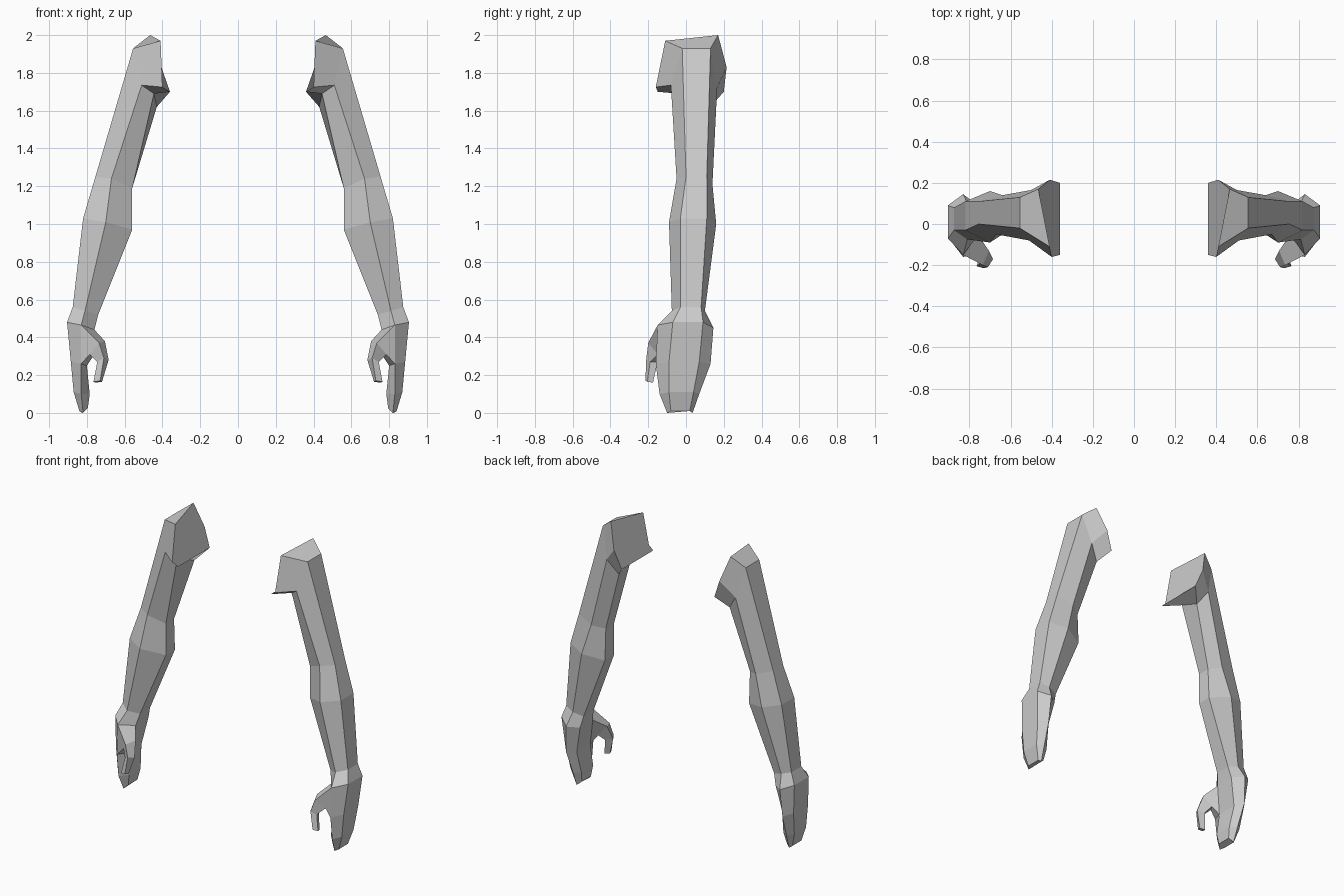
import bpy
import bmesh

if "Cube" in bpy.data.objects:
    bpy.data.objects.remove(bpy.data.objects["Cube"])

skin = bpy.data.materials.new("plain grey")
skin.diffuse_color = (0.6, 0.6, 0.6, 1)
skin.use_nodes = True
skin.node_tree.nodes["Principled BSDF"].inputs["Base Color"].default_value = skin.diffuse_color


def ring(outer, back, inner, front):
    """Six-sided section: outer and inner are flat edges (x, z, y_front, y_back)."""
    ox, oz, o0, o1 = outer
    ix, iz, i0, i1 = inner
    return [(ox, o0, oz), (ox, o1, oz), back, (ix, i1, iz), (ix, i0, iz), front]


# Shoulder: slanted inner cap, then the top of the upper arm
cap = [(.41, -.11, 1.97), (.465, .17, 2.0), (.41, .215, 1.83),
       (.36, .20, 1.70), (.36, -.15, 1.70), (.40, -.16, 1.725)]
shoulder = [(.555, -.02, 1.93), (.555, .13, 1.93), (.50, .165, 1.72),
            (.43, .13, 1.62), (.445, -.04, 1.69), (.51, -.08, 1.735)]

# Upper arm, elbow, wrist, then the mitten hand
sections = [cap, shoulder,
            ring((.755, 1.25, 0, .11), (.64, .14, 1.21), (.56, 1.19, 0, .09), (.67, -.05, 1.24)),
            ring((.82, 1.03, -.03, .11), (.70, .16, 1.0), (.56, .97, 0, .10), (.70, -.09, 1.01)),
            ring((.875, .56, -.03, .08), (.81, .10, .54), (.74, .52, -.03, .08), (.81, -.075, .54)),
            ring((.905, .48, -.07, .09), (.83, .145, .45), (.76, .44, -.05, .09), (.83, -.15, .465)),
            ring((.885, .27, -.09, .07), (.84, .13, .26), (.80, .25, -.08, .07), (.83, -.16, .26)),
            ring((.87, .11, -.09, .04), (.83, .07, .10), (.785, .10, -.09, .04), (.83, -.14, .10)),
            ring((.84, .01, -.08, .02), (.825, .035, 0), (.795, .025, -.08, .02), (.82, -.10, 0))]

# Thumb: knuckle, middle and tip, grown from the front inner side of the palm
thumb = [[(.735, -.20, .37), (.705, -.13, .38), (.76, -.11, .31), (.785, -.15, .31)],
         [(.71, -.21, .29), (.685, -.17, .28), (.735, -.15, .27), (.745, -.19, .27)],
         [(.73, -.215, .17), (.72, -.185, .165), (.755, -.175, .16), (.765, -.205, .165)]]

bm = bmesh.new()


def bridge(a, b, skip=None):
    n = len(a)
    for j in range(n):
        if j != skip:
            k = (j + 1) % n
            bm.faces.new((a[j], a[k], b[k], b[j]))


rings = [[bm.verts.new(p) for p in s] for s in sections]
PALM = 5
for i in range(len(rings) - 1):
    bridge(rings[i], rings[i + 1], 4 if i == PALM else None)
bm.faces.new(rings[0])
bm.faces.new(rings[-1])

a, b = rings[PALM], rings[PALM + 1]
loops = [[a[5], a[4], b[4], b[5]]] + [[bm.verts.new(p) for p in s] for s in thumb]
for lo, hi in zip(loops, loops[1:]):
    bridge(lo, hi)
bm.faces.new(loops[-1])
bmesh.ops.recalc_face_normals(bm, faces=bm.faces)

mesh = bpy.data.meshes.new("arms")
bm.to_mesh(mesh)
bm.free()
mesh.materials.append(skin)
arms = bpy.data.objects.new("arms", mesh)
bpy.context.collection.objects.link(arms)

# Opposite arm
mirror = arms.modifiers.new("opposite_arm", 'MIRROR')
mirror.use_axis[0] = True
